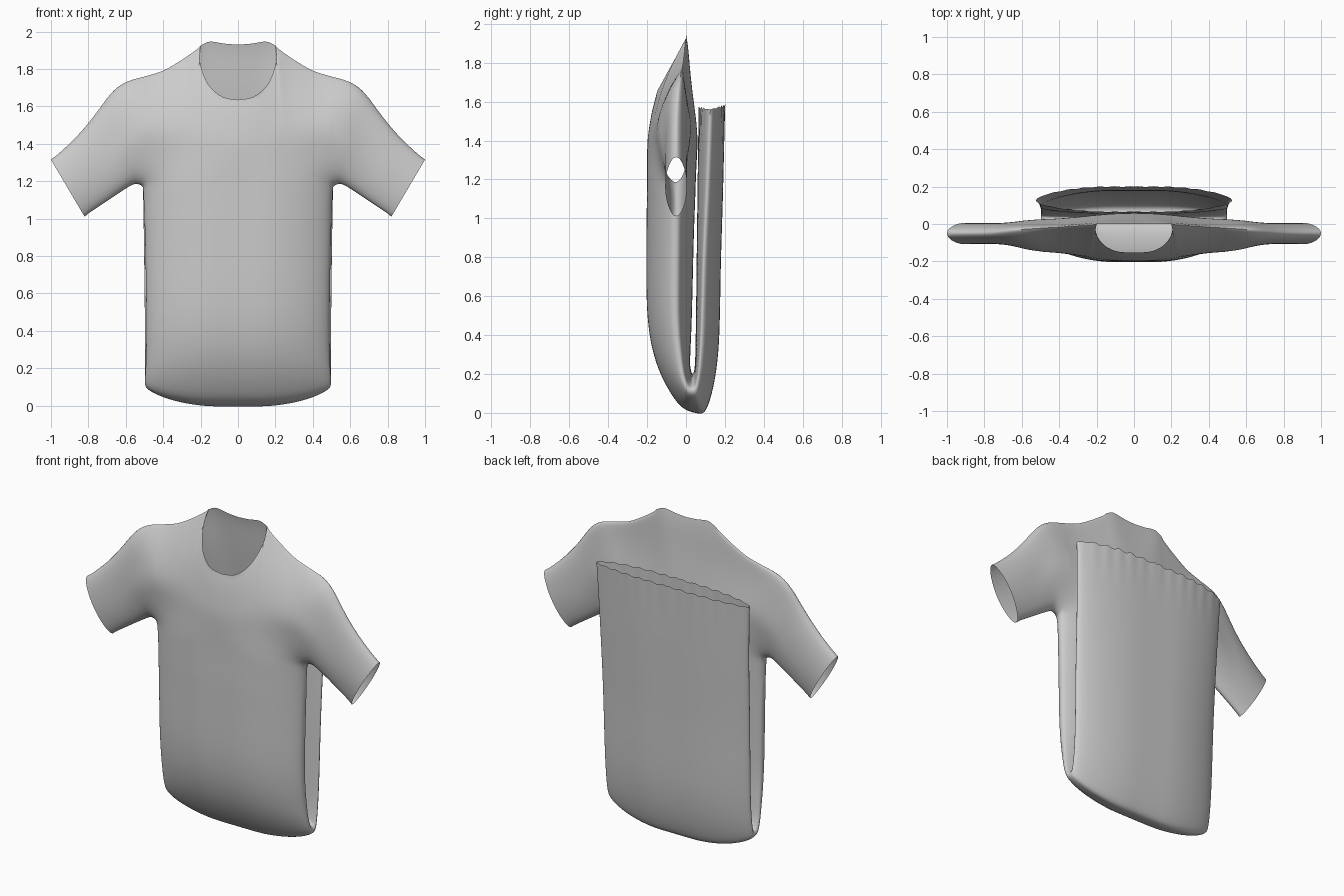
import bpy, bmesh, math
from mathutils import Vector

if "Cube" in bpy.data.objects:
    bpy.data.objects.remove(bpy.data.objects["Cube"])

def spline(pts, t):
    """Catmull-Rom point at t in 0..1 along a list of tuples."""
    n = len(pts) - 1
    s = min(max(t, 0), 1) * n
    i = min(int(s), n - 1)
    f = s - i
    p1, p2 = Vector(pts[i]), Vector(pts[i + 1])
    p0 = Vector(pts[i - 1]) if i else 2 * p1 - p2
    p3 = Vector(pts[i + 2]) if i + 2 <= n else 2 * p2 - p1
    return 0.5 * (2 * p1 + (p2 - p0) * f + (2 * p0 - 5 * p1 + 4 * p2 - p3) * f * f
                  + (3 * p1 - p0 - 3 * p2 + p3) * f ** 3)

def step(a, b, v):
    t = min(max((v - a) / (b - a), 0), 1)
    return t * t * (3 - 2 * t)

def mix(a, b, t):
    return a + (b - a) * t

# Flat pattern of the right half (x, z)
NECK_FRONT = [(0, 1.635), (.08, 1.65), (.15, 1.705), (.19, 1.785), (.205, 1.86), (.2, 1.925)]
NECK_BACK = [(0, 1.93), (.07, 1.935), (.15, 1.946), (.2, 1.925)]
SHOULDER = [(.2, 1.925), (.3, 1.855), (.4, 1.797), (.5, 1.765)]
SLEEVE_TOP = [(.5, 1.765), (.6, 1.735), (.68, 1.675), (.78, 1.54), (.88, 1.425), (1, 1.315)]
SLEEVE_UNDER = [(.51, 1.17), (.55, 1.18), (.6, 1.155), (.7, 1.09), (.82, 1.01)]
SEAMS = [NECK_BACK, SHOULDER, SLEEVE_TOP, SLEEVE_UNDER, [(.51, 1.17), (.5, .7)]]

# Paths (y, z) from armpit down, round the fold and up to the hem
SEAM = [(-.05, 1.17), (-.05, .9), (-.05, .5), (-.025, .25), (0, .14), (.03, .115),
        (.055, .15), (.075, .35), (.09, .8), (.11, 1.2), (.125, 1.56)]
FRONT = [(-.2, 1.17), (-.203, .9), (-.198, .5), (-.15, .25), (-.05, .06), (.04, .002),
         (.11, .03), (.165, .3), (.18, .8), (.192, 1.2), (.2, 1.58)]
BACK = [(.05, 1.17), (.04, .9), (.03, .5), (.022, .3), (.022, .24), (.033, .2),
        (.045, .24), (.05, .4), (.055, .8), (.06, 1.2), (.065, 1.57)]
WIDTH = [(.51, 0), (.5, 0), (.493, 0), (.495, 0), (.5, 0), (.5, 0),
         (.5, 0), (.5, 0), (.505, 0), (.512, 0), (.525, 0)]

def polyline(pts, n=12):
    return [spline(pts, i / n) for i in range(n + 1)]

SEAM_LINES = [polyline(s) for s in SEAMS]

def seam_distance(p):
    best = 9
    for line in SEAM_LINES:
        for a, b in zip(line, line[1:]):
            d = b - a
            t = min(max((p - a).dot(d) / d.length_squared, 0), 1)
            best = min(best, (p - a - d * t).length)
    return best

def puff(d, r, e):
    return math.sin(math.pi / 2 * min(max(d, 0) / r, 1)) ** e if d > 1e-5 else 0

def upper_point(p, is_front, side, on_seam):
    """Inflate a flat point of chest, shoulder or sleeve."""
    k = step(1.17, 1.5, p.y)
    b = step(.42, .72, p.x)
    f = puff(seam_distance(p), mix(.4 + .22 * k, .18, b), mix(.55 + .35 * k, .5, b))
    ys = -.05 + .05 * step(1.5, 1.93, p.y)
    target = mix(-.2, -.107, b) if is_front else mix(.05 + .015 * k, .005, b)
    return Vector((side * p.x, ys if on_seam else ys + f * (target - ys), p.y))

def lower_point(u, t, is_front, side):
    """Point of the folded body tube."""
    w = spline(WIDTH, t)[0]
    s, o = spline(SEAM, t), spline(FRONT if is_front else BACK, t)
    q = s + (o - s) * puff(w * (1 - u), .4, .55)
    # gathered hem ripple
    r = step(.93, 1, t) * (1 - u ** 6) * math.sin(u * 40)
    return Vector((side * u * w, q[0] + .002 * r, q[1] + .006 * r))

bm = bmesh.new()

def sheet(columns):
    grid = [[bm.verts.new(p) for p in col] for col in columns]
    for a, b in zip(grid, grid[1:]):
        for i in range(len(a) - 1):
            bm.faces.new((a[i], a[i + 1], b[i + 1], b[i]))

COLS, ROWS, LOW, SLV = 40, 32, 90, 22
rows = [.5 * (i / ROWS) + .25 * (1 - math.cos(math.pi * i / ROWS)) for i in range(ROWS + 1)]
us = [.4 * j / COLS + .6 * math.sin(math.pi / 2 * j / COLS) for j in range(COLS + 1)]
us[-1] = 1.0
knot = min(us, key=lambda v: abs(v - .55))

for side in (1, -1):
    for is_front in (True, False):
        # body: collar or shoulder down to armpit, then round the fold
        body = []
        for u in us:
            if u < knot:
                top = spline(NECK_FRONT if is_front else NECK_BACK, u / knot)
            else:
                top = spline(SHOULDER, (u - knot) / (1 - knot))
            bottom = Vector((.51 * u, 1.17))
            col = [upper_point(top.lerp(bottom, t), is_front, side,
                               (t == 0 and u >= knot) or (i == ROWS and u == 1))
                   for i, t in enumerate(rows)]
            col += [lower_point(u, i / LOW, is_front, side) for i in range(1, LOW + 1)]
            body.append(col)
        sheet(body)
        # sleeve
        sheet([[upper_point(spline(SLEEVE_TOP, j / SLV).lerp(spline(SLEEVE_UNDER, j / SLV), t),
                            is_front, side, i in (0, ROWS)) for i, t in enumerate(rows)]
               for j in range(SLV + 1)])

# sew the seams and relax the cloth, the chest and sleeves a little more
bmesh.ops.remove_doubles(bm, verts=bm.verts, dist=.0015)
inner = [v for v in bm.verts if not v.is_boundary]
chest = [v for v in inner if v.co.z > 1.0 and v.co.y < .066]
for verts, count, all_axes in ((inner, 3, True), (chest, 12, False)):
    for _ in range(count):
        bmesh.ops.smooth_vert(bm, verts=verts, factor=.5, use_axis_x=all_axes,
                              use_axis_y=True, use_axis_z=all_axes)
bmesh.ops.recalc_face_normals(bm, faces=bm.faces)

mesh = bpy.data.meshes.new("folded_shirt")
bm.to_mesh(mesh)
bm.free()
shirt = bpy.data.objects.new("folded_shirt", mesh)
bpy.context.collection.objects.link(shirt)
bpy.context.view_layer.objects.active = shirt
shirt.select_set(True)
bpy.ops.object.shade_smooth_by_angle(angle=math.radians(60))
